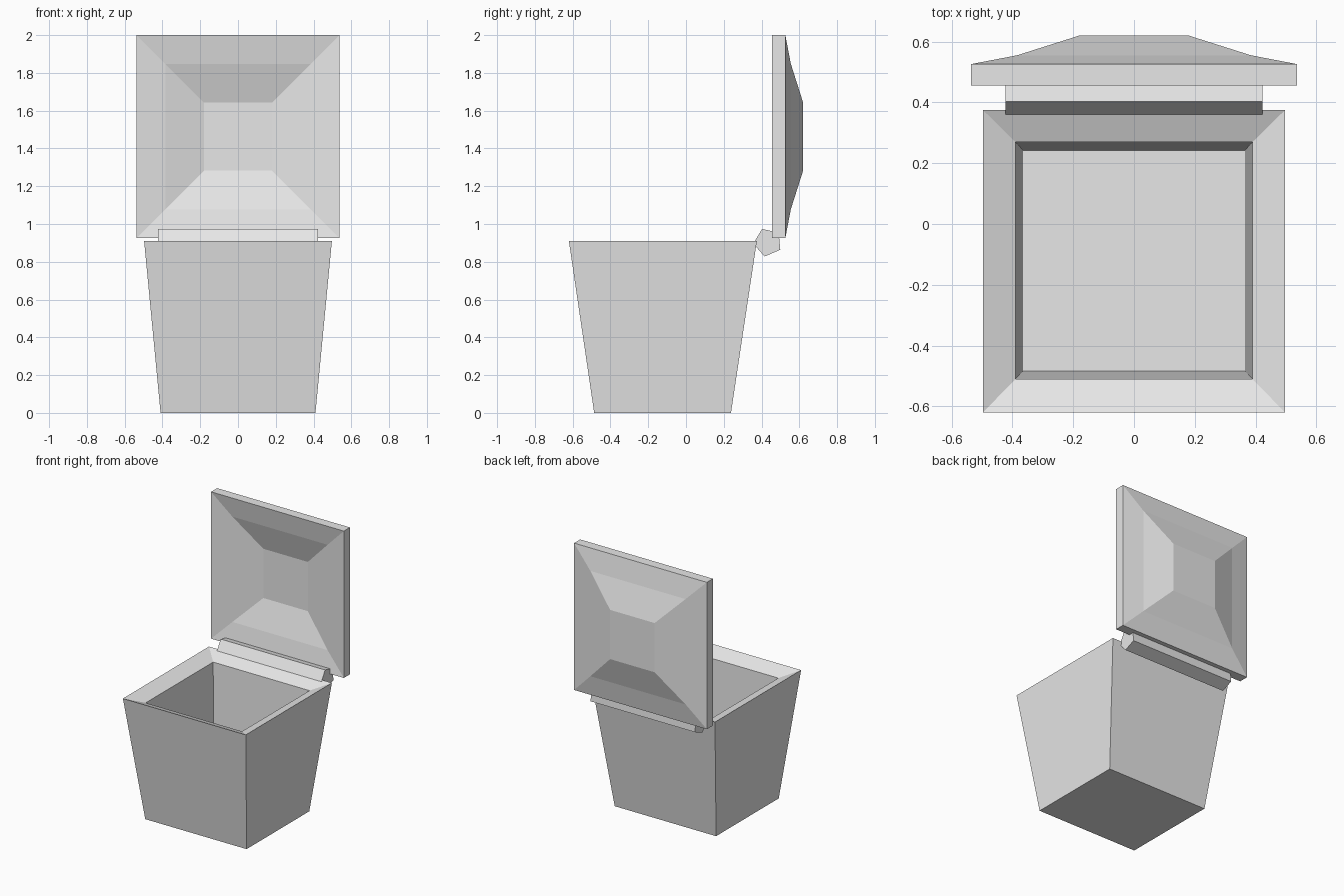
import bpy
import bmesh
import math
from mathutils import Matrix, Vector

cube = bpy.data.objects.get("Cube")
if cube:
    bpy.data.objects.remove(cube, do_unlink=True)

# Single pale grey material
grey = bpy.data.materials.new("pale_grey")
grey.use_nodes = True
colour = (0.8, 0.8, 0.8, 1.0)
grey.diffuse_color = colour
grey.node_tree.nodes["Principled BSDF"].inputs["Base Color"].default_value = colour


def finish(name, bm):
    bmesh.ops.recalc_face_normals(bm, faces=bm.faces)
    mesh = bpy.data.meshes.new(name)
    bm.to_mesh(mesh)
    bm.free()
    mesh.materials.append(grey)
    obj = bpy.data.objects.new(name, mesh)
    bpy.context.collection.objects.link(obj)
    return obj


def rectangle_stack(name, rings):
    """Join rectangles (half width, y min, y max, height) and cap both ends."""
    bm = bmesh.new()
    loops = []
    for w, y0, y1, z in rings:
        corners = [(-w, y0), (w, y0), (w, y1), (-w, y1)]
        loops.append([bm.verts.new((x, y, z)) for x, y in corners])
    for a, b in zip(loops, loops[1:]):
        for i in range(4):
            j = (i + 1) % 4
            bm.faces.new((a[i], a[j], b[j], b[i]))
    bm.faces.new(loops[0][::-1])
    bm.faces.new(loops[-1])
    return finish(name, bm)


# Tapered bin: outer wall, rim sloping inward, hollow with a floor
rectangle_stack("bin_body", [
    (0.41, -0.486, 0.238, 0.0),
    (0.497, -0.62, 0.375, 0.91),
    (0.39, -0.51, 0.27, 0.865),
    (0.365, -0.484, 0.242, 0.12),
])

# Open lid: stepped pyramid shell standing upright behind the bin
thickness = 0.07
profile = [(0.18, 0.62), (0.385, 0.555), (0.537, 0.526)]
shell = profile + [(h, y - thickness) for h, y in reversed(profile)]
lid = rectangle_stack("lid", [(h, -h, h, y) for h, y in shell])
lid.data.transform(Matrix.Translation((0, 0, 1.463)) @ Matrix.Rotation(-math.pi / 2, 4, 'X'))

# Five-sided hinge bar along the back edge
bm = bmesh.new()
bmesh.ops.create_cone(bm, cap_ends=True, segments=5, radius1=0.077, radius2=0.077, depth=0.845)
# Turn the bar so its axis runs along x and one corner sits at the chosen angle
first = max(bm.verts, key=lambda v: v.co.x + v.co.z * 0.01)
start = math.atan2(first.co.y, first.co.x)
spin = Matrix.Rotation(math.radians(113) - start, 4, 'Z')
axes = Matrix(((0, 0, 1, 0), (1, 0, 0, 0), (0, 1, 0, 0), (0, 0, 0, 1)))
bm.transform(Matrix.Translation(Vector((0, 0.433, 0.903))) @ axes @ spin)
finish("hinge_bar", bm)
